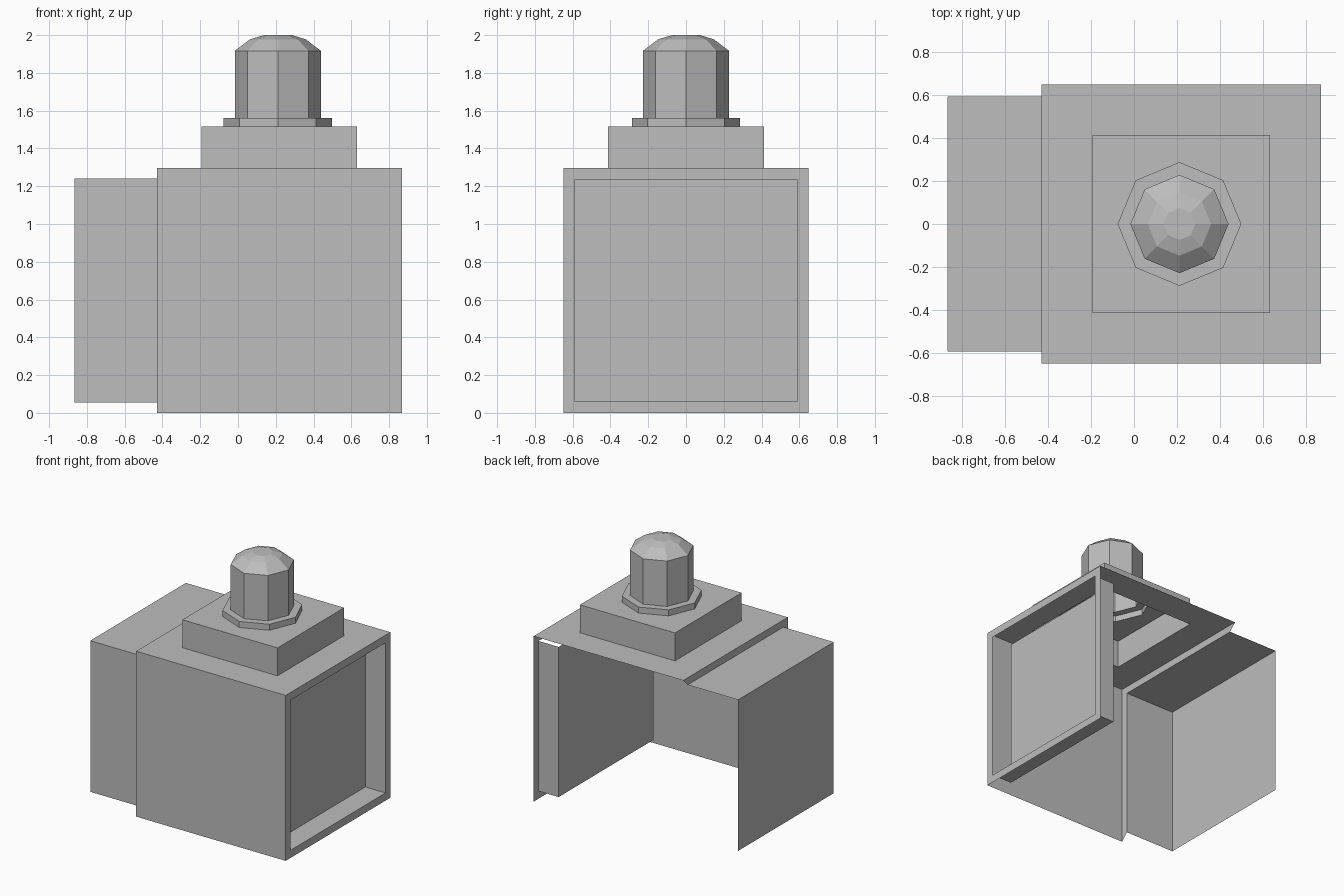
import bpy, bmesh, math
from mathutils import Vector, Matrix

cube = bpy.data.objects.get("Cube")
if cube:
    bpy.data.objects.remove(cube, do_unlink=True)

# Single plain grey
grey = bpy.data.materials.new("plain_grey")
grey.use_nodes = True
colour = (0.51, 0.51, 0.51, 1)
grey.diffuse_color = colour
for node in grey.node_tree.nodes:
    if node.type == "BSDF_PRINCIPLED":
        node.inputs["Base Color"].default_value = colour

CX = 0.219          # axis of main box
HALF = 0.648        # half width of main box
TOP = 1.296         # top of main box
STEP = 1.515        # top of raised plinth
FLANGE = 0.287      # flange radius
BUTTON_X = 0.211    # axis of button


def finish(bm, name):
    mesh = bpy.data.meshes.new(name)
    bm.normal_update()
    bm.to_mesh(mesh)
    bm.free()
    mesh.materials.append(grey)
    obj = bpy.data.objects.new(name, mesh)
    bpy.context.collection.objects.link(obj)


def ring(bm, radius, z, sides=8):
    return [bm.verts.new((BUTTON_X + radius * math.cos(math.tau * i / sides),
                          radius * math.sin(math.tau * i / sides), z))
            for i in range(sides)]


def inset_extrude(bm, direction, inset, distance):
    """Inset the outermost face on one side and push it along that side."""
    d = Vector(direction)
    bm.normal_update()
    face = max(bm.faces, key=lambda f: f.calc_center_median().dot(d))
    bmesh.ops.inset_region(bm, faces=[face], thickness=inset, use_even_offset=True)
    face = bmesh.ops.extrude_discrete_faces(bm, faces=[face])["faces"][0]
    bmesh.ops.translate(bm, verts=face.verts, vec=d * distance)
    bm.normal_update()
    return face


# Housing: main box, recessed end, smaller box on the other end, raised plinth
bm = bmesh.new()
bmesh.ops.create_cube(bm, size=1, matrix=Matrix.Translation((CX, 0, TOP / 2))
                      @ Matrix.Diagonal((2 * HALF, 2 * HALF, TOP, 1)))
inset_extrude(bm, (1, 0, 0), 0.06, -0.175)
inset_extrude(bm, (-1, 0, 0), 0.056, 0.437)
plinth_top = inset_extrude(bm, (0, 0, 1), 0.236, STEP - TOP)

# Plinth top pierced by the hollow button
edges = list(plinth_top.edges)
bmesh.ops.delete(bm, geom=[plinth_top], context="FACES_ONLY")
hole = ring(bm, FLANGE, STEP)
edges += [bm.edges.new((hole[i - 1], hole[i])) for i in range(len(hole))]
bmesh.ops.triangle_fill(bm, edges=edges, use_beauty=True, normal=(0, 0, 1))

# Open back and underside of both boxes, including the rims between them there
bm.normal_update()
doomed = []
for f in bm.faces:
    c = f.calc_center_median()
    on_rim = abs(c.x - (CX - HALF)) < 0.01
    open_side = f.normal.y > 0.9 or f.normal.z < -0.9
    if c.z < TOP - 0.01 and (open_side or (on_rim and (c.y > 0.5 or c.z < 0.1))):
        doomed.append(f)
bmesh.ops.delete(bm, geom=doomed, context="FACES")
finish(bm, "housing")

# Button: octagonal flange, shaft and faceted dome, open below
bm = bmesh.new()
profile = [(FLANGE, STEP), (FLANGE, 1.562), (0.228, 1.562),
           (0.228, 1.917), (0.147, 1.978), (0.074, 2.0)]
rings = [ring(bm, r, z) for r, z in profile]
for low, high in zip(rings, rings[1:]):
    for i in range(len(low)):
        bm.faces.new((low[i - 1], low[i], high[i], high[i - 1]))
bm.faces.new(rings[-1])
finish(bm, "button")
